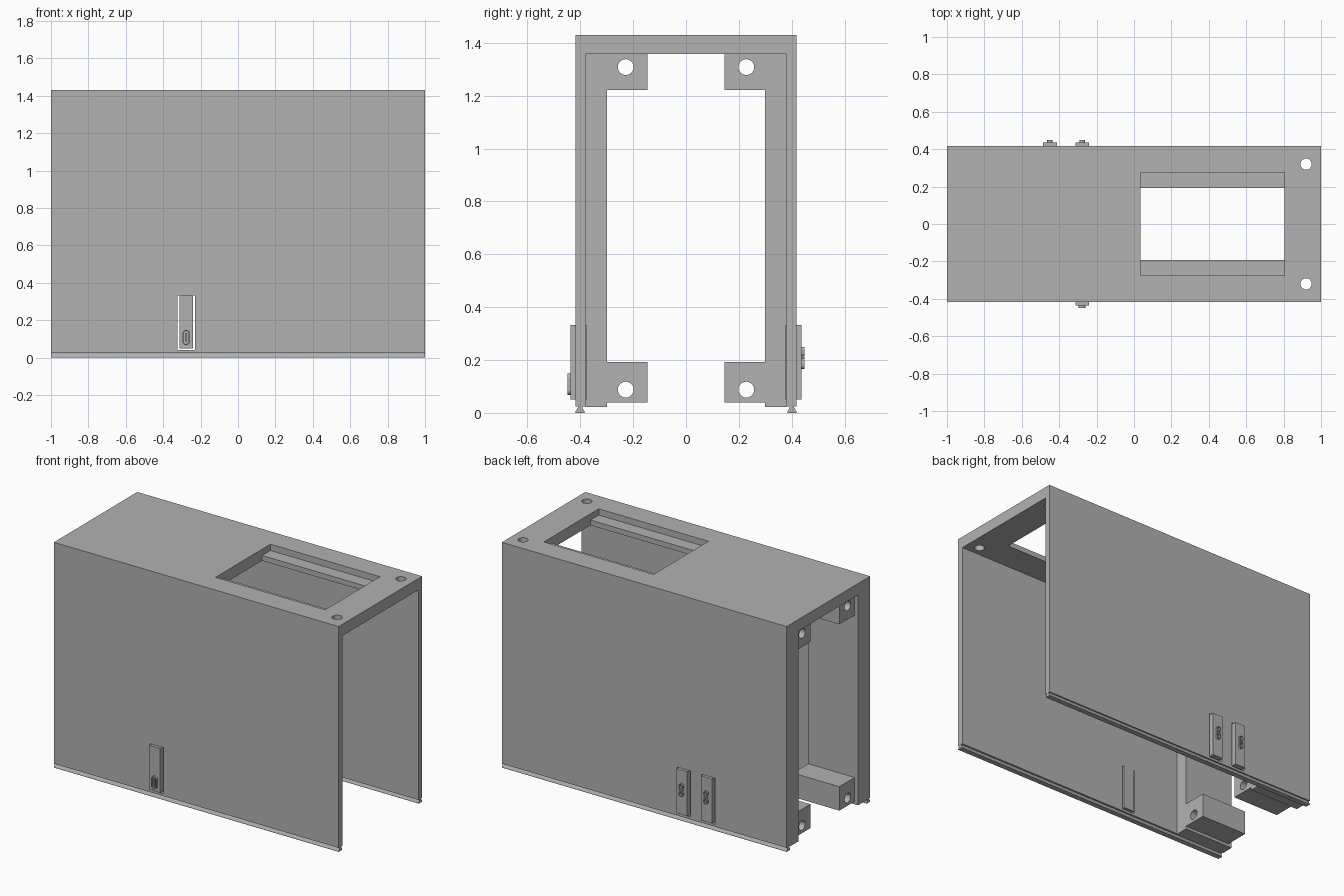
import bpy, bmesh, math

cube = bpy.data.objects.get("Cube")
if cube:
    bpy.data.objects.remove(cube, do_unlink=True)

grey = bpy.data.materials.new("plain_grey")
grey.use_nodes = True
colour = (0.445, 0.445, 0.445, 1)
grey.diffuse_color = colour
grey.node_tree.nodes["Principled BSDF"].inputs["Base Color"].default_value = colour


def finish(name, bm):
    bmesh.ops.recalc_face_normals(bm, faces=bm.faces)
    mesh = bpy.data.meshes.new(name)
    bm.to_mesh(mesh)
    bm.free()
    mesh.materials.append(grey)
    ob = bpy.data.objects.new(name, mesh)
    bpy.context.collection.objects.link(ob)
    return ob


def extrude_x(name, profile, x0, x1):
    """Solid prism from a (y, z) outline."""
    bm = bmesh.new()
    face = bm.faces.new([bm.verts.new((x0, y, z)) for y, z in profile])
    out = bmesh.ops.extrude_face_region(bm, geom=[face])
    moved = [v for v in out["geom"] if isinstance(v, bmesh.types.BMVert)]
    bmesh.ops.translate(bm, verts=moved, vec=(x1 - x0, 0, 0))
    return finish(name, bm)


def box(name, x, y, z):
    y0, y1 = sorted(y)
    return extrude_x(name, [(y0, z[0]), (y1, z[0]), (y1, z[1]), (y0, z[1])], *x)


def cylinder(name, centre, radius, depth, axis):
    bm = bmesh.new()
    bmesh.ops.create_cone(bm, cap_ends=True, segments=32, radius1=radius, radius2=radius, depth=depth)
    ob = finish(name, bm)
    ob.location = centre
    if axis == "x":
        ob.rotation_euler.y = math.pi / 2
    return ob


def cut(ob, cutters):
    bpy.context.view_layer.objects.active = ob
    for c in cutters:
        c.hide_render = True
        mod = ob.modifiers.new("cut", "BOOLEAN")
        mod.operation, mod.object, mod.solver = "DIFFERENCE", c, "EXACT"
        bpy.ops.object.modifier_apply(modifier=mod.name)
        bpy.data.objects.remove(c, do_unlink=True)


def oval_ring(name, x, z, y0, y1, radius, rim, half):
    """Raised upright oval ring on a side wall."""
    bm = bmesh.new()
    n = 24
    loops = []
    for r, y in ((radius, y0), (radius, y1), (radius - rim, y1), (radius - rim, y0)):
        loop = []
        for i in range(n):
            a = 2 * math.pi * (i + 0.5) / n
            shift = half if math.sin(a) > 0 else -half
            loop.append(bm.verts.new((x + r * math.cos(a), y, z + r * math.sin(a) + shift)))
        loops.append(loop)
    for k in range(4):
        a, b = loops[k], loops[(k + 1) % 4]
        for i in range(n):
            j = (i + 1) % n
            bm.faces.new((a[i], a[j], b[j], b[i]))
    return finish(name, bm)


W, INNER = 0.418, 0.38          # outer and inner half depth
BASE, CEIL, TOP = 0.025, 1.357, 1.43
PLATE = 0.437                   # outer face of the push tabs

# Housing: two walls and a roof
housing = extrude_x("housing", [(-W, BASE), (-W, TOP), (W, TOP), (W, BASE),
                                (INNER, BASE), (INNER, CEIL), (-INNER, CEIL), (-INNER, BASE)], -1, 1)
cutters = [box("opening", (0.035, 0.805), (-0.192, 0.192), (1.3, 1.5)),
           box("opening_ledge", (0.035, 0.805), (-0.275, 0.275), (1.39, 1.5))]
cutters += [cylinder("roof_hole", (0.92, s * 0.32, 1.4), 0.03, 0.3, "z") for s in (-1, 1)]
tabs = [("front", -1, -0.277), ("back_inner", 1, -0.277), ("back_outer", 1, -0.45)]
for name, s, x in tabs:
    cutters.append(box("tab_slot", (x - 0.047, x + 0.047), (s * 0.3, s * 0.5), (0.04, 0.333)))
cut(housing, cutters)

# Push tabs hanging in their slots, with raised marks
for name, s, x in tabs:
    box(name + "_tab", (x - 0.037, x + 0.037), (s * 0.376, s * PLATE), (0.05, 0.333))
    lo, hi = s * (PLATE - 0.002), s * 0.449
    if s < 0:
        oval_ring(name + "_tab_ring", x, 0.108, lo, hi, 0.019, 0.006, 0.022)
        box(name + "_tab_bar", (x - 0.005, x + 0.005), (lo, hi), (0.085, 0.131))
    else:
        for z in (0.184, 0.232):
            oval_ring(name + "_tab_ring", x, z, lo, hi, 0.015, 0.006, 0.003)
        box(name + "_tab_bar", (x - 0.012, x + 0.012), (lo, hi), (0.204, 0.212))

for side, s in (("right", -1), ("left", 1)):
    # Dovetail rail under each wall
    extrude_x(side + "_rail", [(s * 0.384, 0), (s * W, 0), (s * W, 0.005), (s * 0.409, 0.02),
                               (s * 0.409, BASE), (s * 0.392, BASE), (s * 0.392, 0.02),
                               (s * 0.384, 0.005)], -1, 1)
    # Corner post with two drilled mounting blocks
    box(side + "_post", (-1, -0.65), (s * INNER, s * 0.298), (0.022, CEIL))
    for level, z0, z1, hole in (("lower", 0.04, 0.192, 0.088), ("upper", 1.222, CEIL, 1.308)):
        block = box(f"{side}_{level}_block", (-0.975, -0.65), (s * 0.298, s * 0.145), (z0, z1))
        cut(block, [cylinder("bolt_hole", (-0.8, s * 0.228, hole), 0.03, 0.6, "x")])
